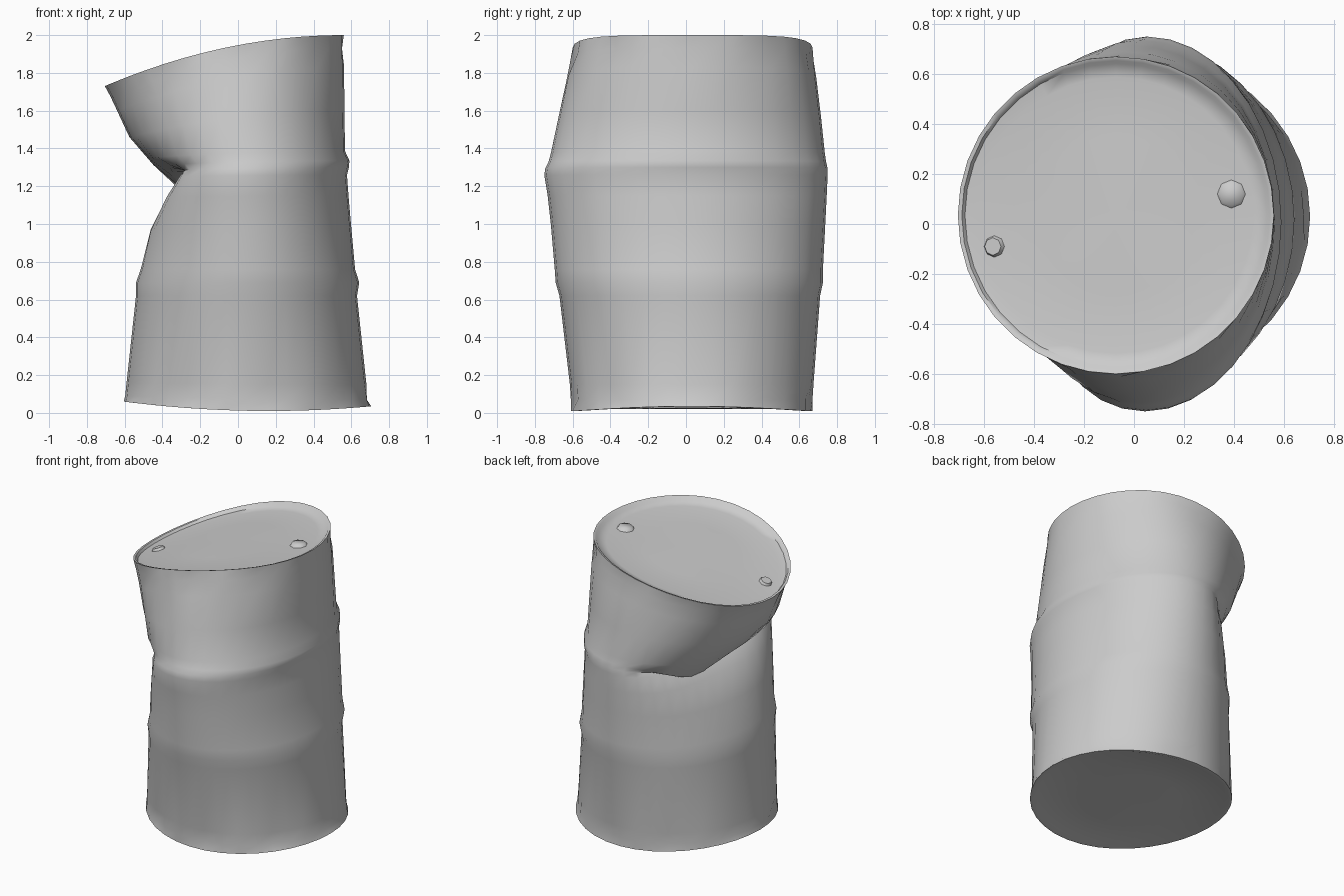
import bpy, bmesh, math, random
from math import sin, cos, pi, exp

if "Cube" in bpy.data.objects:
    bpy.data.objects.remove(bpy.data.objects["Cube"])

random.seed(4)
N = 36

# Rings: z right, z left, x left, x right, y front, y back, dent depth, dent drop, rim notch
RINGS = [
    (0.035, 0.06, -0.605, 0.705, -0.61, 0.67, 0, 0, 0),
    (0.07, 0.09, -0.597, 0.692, -0.61, 0.67, 0, 0, 0.022),
    (0.15, 0.16, -0.59, 0.68, -0.615, 0.675, 0, 0, 0),
    (0.62, 0.62, -0.54, 0.63, -0.67, 0.71, 0, 0, 0),
    (0.69, 0.69, -0.54, 0.642, -0.69, 0.725, 0, 0, 0),
    (0.76, 0.76, -0.515, 0.62, -0.695, 0.725, 0, 0, 0),
    (1.00, 0.97, -0.50, 0.598, -0.715, 0.737, 0.04, 0, 0),
    (1.15, 1.14, -0.49, 0.585, -0.732, 0.745, 0.13, 0, 0),
    (1.26, 1.25, -0.49, 0.577, -0.75, 0.75, 0.27, 0, 0),
    (1.30, 1.28, -0.49, 0.587, -0.745, 0.75, 0.34, 0.02, 0),
    (1.335, 1.31, -0.50, 0.59, -0.728, 0.742, 0.18, 0.14, 0),
    (1.385, 1.35, -0.525, 0.567, -0.715, 0.735, 0.07, 0.05, 0),
    (1.60, 1.46, -0.575, 0.563, -0.675, 0.715, 0, 0, 0),
    (1.83, 1.60, -0.64, 0.562, -0.63, 0.69, 0, 0, 0),
    (1.93, 1.675, -0.675, 0.56, -0.612, 0.675, 0, 0, 0.022),
    (2.00, 1.73, -0.705, 0.56, -0.60, 0.67, 0, 0, 0),
]


def ring_points(r, scale=1.0, sink=0.0, sag=0.0):
    zr, zl, xl, xr, yf, yb, dent, drop, notch = r
    cx, cy = (xl + xr) / 2, (yf + yb) / 2
    rx, ry = (xr - xl) / 2, (yb - yf) / 2
    pts = []
    for i in range(N):
        a = 2 * pi * i / N
        k = scale
        if notch and i % 4 == 0:
            k -= notch * random.uniform(0.6, 1.5)
        x, y = cx + rx * k * cos(a), cy + ry * k * sin(a)
        t = (x - xl) / (xr - xl)
        z = zr - (zr - zl) * (1 - t) ** 2 - sink - sag * 4 * t * (1 - t)
        w = exp(-((a - 2.98) / 0.72) ** 2)          # crushed left side
        fold = exp(-((a - 2.72) / 0.5) ** 2)        # overhanging fold
        pts.append((x + dent * w, y - 0.15 * dent * fold, z - drop * fold))
    return pts


def make_object(name, bm, angle):
    bmesh.ops.recalc_face_normals(bm, faces=bm.faces)
    me = bpy.data.meshes.new(name)
    bm.to_mesh(me)
    bm.free()
    ob = bpy.data.objects.new(name, me)
    bpy.context.collection.objects.link(ob)
    bpy.ops.object.select_all(action='DESELECT')
    ob.select_set(True)
    bpy.context.view_layer.objects.active = ob
    bpy.ops.object.shade_smooth_by_angle(angle=math.radians(angle))
    return ob


# Crushed barrel: bottom lid, wall rings, then sunken top lid
bottom, top = RINGS[0], RINGS[-1]
loops = [ring_points(bottom, s, k, g) for s, k, g in
         ((0.5, -0.01, 0.03), (0.93, -0.01, 0.03), (0.97, 0, 0.03))]
loops.append(ring_points(bottom, sag=0.03))
loops += [ring_points(r) for r in RINGS[1:]]
loops += [ring_points(top, s, k) for s, k in
          ((0.975, 0.005), (0.955, 0.025), (0.87, 0.035), (0.5, 0.035))]

bm = bmesh.new()
rows = [[bm.verts.new(p) for p in loop] for loop in loops]
for lo, hi in zip(rows, rows[1:]):
    for i in range(N):
        j = (i + 1) % N
        bm.faces.new((lo[i], lo[j], hi[j], hi[i]))
for row in (rows[0], rows[-1]):
    mid = sum((v.co for v in row), row[0].co * 0) / N
    mid.z += 0.012 if row is rows[-1] else -0.004
    c = bm.verts.new(mid)
    for i in range(N):
        bm.faces.new((row[i], row[(i + 1) % N], c))
make_object("barrel_body", bm, 50)


# Low filler caps on the tilted lid
def lid_cap(name, x, y, r):
    t = (x + 0.705) / 1.265
    z = 2.0 - 0.27 * (1 - t) ** 2 - 0.035
    slope = 0.54 * (1 - t) / 1.265
    bm = bmesh.new()
    bmesh.ops.create_cone(bm, cap_ends=True, segments=8, radius1=r,
                          radius2=r * 0.7, depth=0.03)
    ob = make_object(name, bm, 60)
    ob.location = (x, y, z)
    ob.rotation_euler = (0, -math.atan(slope), 0)


lid_cap("large_filler_cap", 0.39, 0.12, 0.065)
lid_cap("small_vent_cap", -0.56, -0.09, 0.05)
